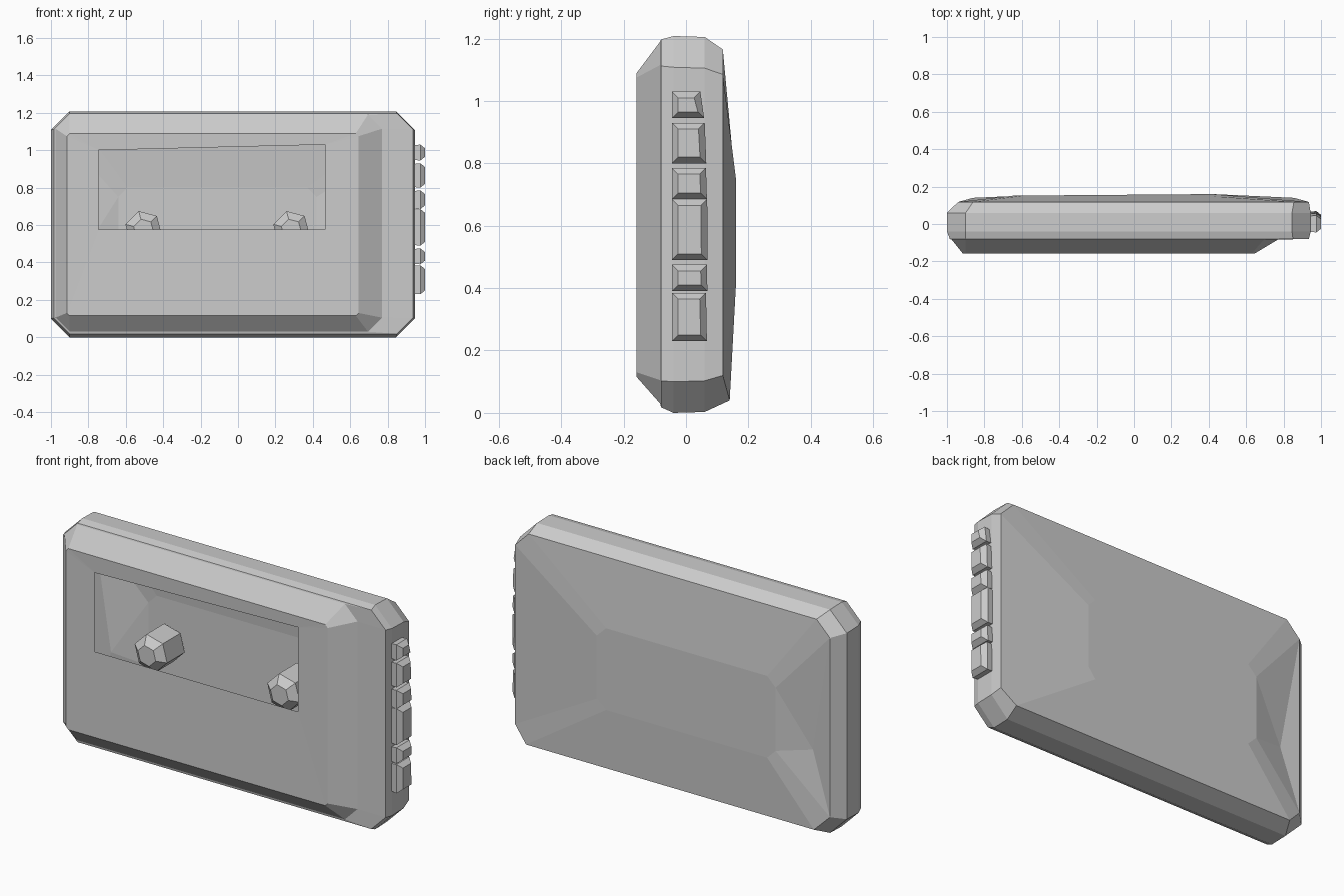
import bpy, bmesh, math
from mathutils import Vector

if "Cube" in bpy.data.objects:
    bpy.data.objects.remove(bpy.data.objects["Cube"])


def finish(bm, name):
    bmesh.ops.remove_doubles(bm, verts=bm.verts, dist=0.0005)
    bmesh.ops.recalc_face_normals(bm, faces=bm.faces)
    mesh = bpy.data.meshes.new(name)
    bm.to_mesh(mesh)
    bm.free()
    ob = bpy.data.objects.new(name, mesh)
    bpy.context.collection.objects.link(ob)
    return ob


def outline(y, x0, x1, z0, z1, c):
    """Rectangle with cut corners in the xz plane."""
    return [(x0 + c, y, z0), (x1 - c, y, z0), (x1, y, z0 + c), (x1, y, z1 - c),
            (x1 - c, y, z1), (x0 + c, y, z1), (x0, y, z1 - c), (x0, y, z0 + c)]


def loft(bm, rings, cap_first=False, cap_last=False):
    loops = [[bm.verts.new(p) for p in r] for r in rings]
    n = len(loops[0])
    for a, b in zip(loops, loops[1:]):
        for i in range(n):
            j = (i + 1) % n
            bm.faces.new((a[i], a[j], b[j], b[i]))
    if cap_first:
        bm.faces.new(loops[0])
    if cap_last:
        bm.faces.new(loops[-1])
    return loops


# Hollow case: window edge, raised front door, side walls, bulging back
bm = bmesh.new()
rings = [
    outline(-0.155, -0.745, 0.465, 0.575, 1.00, 0.0),
    outline(-0.158, -0.915, 0.645, 0.115, 1.09, 0.015),
    outline(-0.083, -0.975, 0.77, 0.03, 1.19, 0.075),
    outline(-0.08, -0.985, 0.935, 0.018, 1.197, 0.085),
    outline(-0.04, -1.0, 0.945, 0.0, 1.208, 0.10),
    outline(0.06, -1.0, 0.945, 0.003, 1.205, 0.10),
    outline(0.118, -0.94, 0.935, 0.04, 1.165, 0.08),
    outline(0.152, -0.64, 0.42, 0.36, 0.80, 0.05),
]
loops = loft(bm, rings, cap_last=True)
for i in (3, 4):                       # sloping top edge of the window
    loops[0][i].co.z += 0.03
for i in (0, 1):                       # fuller lower back
    loops[6][i].co.y += 0.022
for i in (2, 3):
    loops[7][i].co.y += 0.008
bm.faces.ensure_lookup_table()
# Dent in the back near the left end
dent = min(bm.faces, key=lambda f: (f.calc_center_median() - Vector((-0.8, 0.135, 0.58))).length)
res = bmesh.ops.poke(bm, faces=[dent])
for v in res["verts"]:
    v.co = Vector((-0.83, 0.105, 0.45))
finish(bm, "case")

# Hexagonal reel spindles behind the window
for x, name in ((-0.505, "left_spindle"), (0.285, "right_spindle")):
    bm = bmesh.new()
    prof = []
    for y, r in ((-0.055, 0.055), (-0.02, 0.1), (0.13, 0.1)):
        prof.append([(x + r * math.cos(math.radians(a + 45)), y,
                      0.578 + r * math.sin(math.radians(a + 45))) for a in range(0, 360, 60)])
    loft(bm, prof, cap_first=True, cap_last=True)
    finish(bm, name)

# Row of tapered push buttons: bottom, top, y skew of the upper edge
buttons = [(0.23, 0.385, 0.0), (0.39, 0.475, 0.003), (0.49, 0.685, 0.004),
           (0.685, 0.785, 0.0), (0.80, 0.93, -0.004), (0.945, 1.03, -0.018)]
for k, (z0, z1, skew) in enumerate(buttons):
    bm = bmesh.new()

    def section(x, m):
        return [(x, -0.045 + m, z0 + m), (x, 0.067 + skew / 2 - m, z0 + m),
                (x, 0.064 + skew - m, z1 - m), (x, -0.045 + m, z1 - m)]

    loft(bm, [section(0.93, 0.004), section(0.975, 0.0), section(1.0, 0.02)],
         cap_first=True, cap_last=True)
    finish(bm, f"button_{k + 1}")
